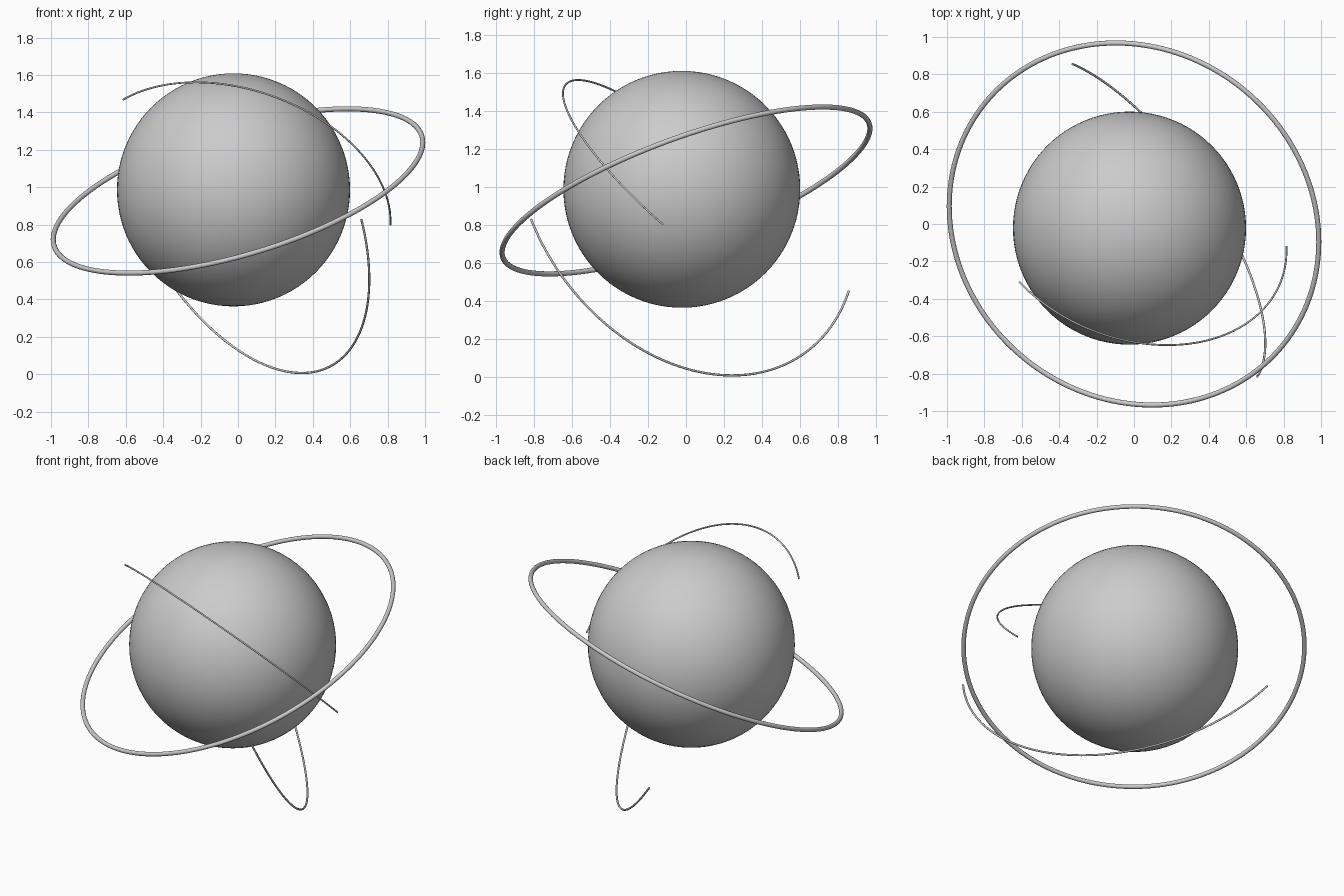
import bpy, bmesh, math
from mathutils import Vector

if "Cube" in bpy.data.objects:
    bpy.data.objects.remove(bpy.data.objects["Cube"])

CENTRE = Vector((0, 0, 0.98))


def finish(name, bm):
    bmesh.ops.recalc_face_normals(bm, faces=bm.faces)
    mesh = bpy.data.meshes.new(name)
    bm.to_mesh(mesh)
    bm.free()
    ob = bpy.data.objects.new(name, mesh)
    bpy.context.collection.objects.link(ob)
    bpy.ops.object.select_all(action='DESELECT')
    ob.select_set(True)
    bpy.context.view_layer.objects.active = ob
    bpy.ops.object.shade_smooth_by_angle(angle=math.radians(50))
    return ob


def circular_tube(name, u, normal, radius, sweep, thick, steps, sides=12):
    """Round tube along a circle about CENTRE, starting in direction u."""
    n = normal.normalized()
    u = (u - n * u.dot(n)).normalized()
    v = n.cross(u)
    closed = sweep >= 2 * math.pi - 1e-6
    bm = bmesh.new()
    loops = []
    for i in range(steps if closed else steps + 1):
        a = sweep * i / steps
        out = u * math.cos(a) + v * math.sin(a)
        loops.append([bm.verts.new(CENTRE + out * (radius + thick * math.cos(t)) + n * thick * math.sin(t))
                      for t in (2 * math.pi * k / sides for k in range(sides))])
    pairs = list(zip(loops, loops[1:]))
    if closed:
        pairs.append((loops[-1], loops[0]))
    else:
        bm.faces.new(loops[0])
        bm.faces.new(loops[-1])
    for p, q in pairs:
        for k in range(sides):
            j = (k + 1) % sides
            bm.faces.new((p[k], p[j], q[j], q[k]))
    return finish(name, bm)


def arc(name, start, end, radius, thick):
    a, b = Vector(start) - CENTRE, Vector(end) - CENTRE
    return circular_tube(name, a, a.cross(b), radius, a.angle(b), thick, 96)


# Central globe
bm = bmesh.new()
bmesh.ops.create_uvsphere(bm, u_segments=96, v_segments=48, radius=0.623)
bmesh.ops.translate(bm, verts=bm.verts, vec=(-0.024, -0.022, 0.986))
finish("globe", bm)

# Tilted full ring
circular_tube("orbit_ring", Vector((1, 0, 0)), Vector((-0.27, -0.332, 0.904)),
              1.026, 2 * math.pi, 0.0135, 160, 16)

# Thin partial orbits
arc("upper_arc", (-0.615, -0.31, 1.47), (0.815, -0.12, 0.80), 0.843, 0.005)
arc("lower_arc", (0.655, -0.81, 0.83), (-0.33, 0.857, 0.45), 1.059, 0.006)
